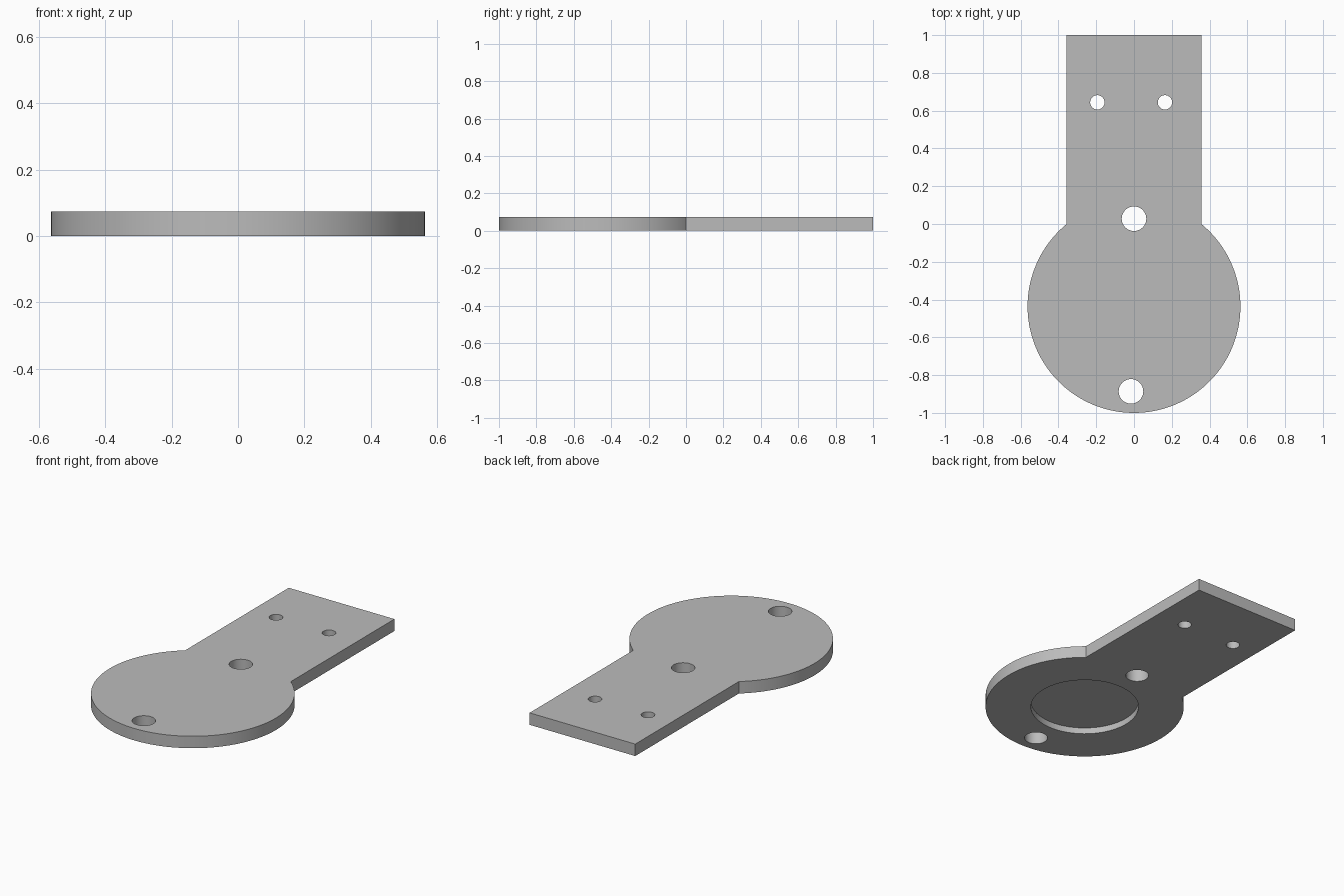
import bpy
import bmesh
from math import asin, cos, sin, pi

cube = bpy.data.objects.get("Cube")
if cube:
    bpy.data.objects.remove(cube, do_unlink=True)

THICK = 0.073
DISC_R, DISC_Y = 0.5635, -0.4365
HALF_W = 0.357
RECESS_R, RECESS_DEPTH = 0.306, 0.038

grey = bpy.data.materials.new("plain grey")
grey.use_nodes = True
colour = (0.5, 0.5, 0.5, 1)
grey.diffuse_color = colour
grey.node_tree.nodes["Principled BSDF"].inputs["Base Color"].default_value = colour


def prism(name, outline, z0, z1):
    """Extrude a counter-clockwise outline from z0 to z1."""
    bm = bmesh.new()
    base = bm.faces.new([bm.verts.new((x, y, z0)) for x, y in outline])
    top = bmesh.ops.extrude_face_region(bm, geom=[base])["geom"]
    verts = [v for v in top if isinstance(v, bmesh.types.BMVert)]
    bmesh.ops.translate(bm, verts=verts, vec=(0, 0, z1 - z0))
    bmesh.ops.recalc_face_normals(bm, faces=bm.faces)
    mesh = bpy.data.meshes.new(name)
    bm.to_mesh(mesh)
    bm.free()
    mesh.materials.append(grey)
    obj = bpy.data.objects.new(name, mesh)
    bpy.context.collection.objects.link(obj)
    return obj


def arc(x, y, r, start, end, steps):
    angles = [start + (end - start) * i / steps for i in range(steps + 1)]
    return [(x + r * cos(a), y + r * sin(a)) for a in angles]


def cut(body, x, y, r, z0, z1):
    """Bore a round hole or pocket into the body."""
    cutter = prism("round_cutter", arc(x, y, r, 0, 2 * pi, 64)[:-1], z0, z1)
    cutter.hide_render = True
    mod = body.modifiers.new("bore", "BOOLEAN")
    mod.operation = "DIFFERENCE"
    mod.solver = "EXACT"
    mod.object = cutter
    bpy.ops.object.modifier_apply(modifier=mod.name)
    bpy.data.objects.remove(cutter, do_unlink=True)


# Plate: round disc running into a straight tab
neck = asin(HALF_W / DISC_R)
outline = arc(0, DISC_Y, DISC_R, pi / 2 + neck, 5 * pi / 2 - neck, 120)
outline += [(HALF_W, 1), (-HALF_W, 1)]
plate = prism("mounting_plate", outline, 0, THICK)
bpy.ops.object.select_all(action="DESELECT")
bpy.context.view_layer.objects.active = plate
plate.select_set(True)

# Two large disc holes and two small tab holes
for x, y, r in ((0, 0.028, 0.065), (-0.016, -0.886, 0.065),
                (-0.194, 0.644, 0.038), (0.164, 0.644, 0.038)):
    cut(plate, x, y, r, -0.1, 0.2)

# Shallow round pocket in the underside
cut(plate, 0, DISC_Y, RECESS_R, -0.1, RECESS_DEPTH)

bpy.ops.object.shade_smooth_by_angle(angle=pi / 6)
